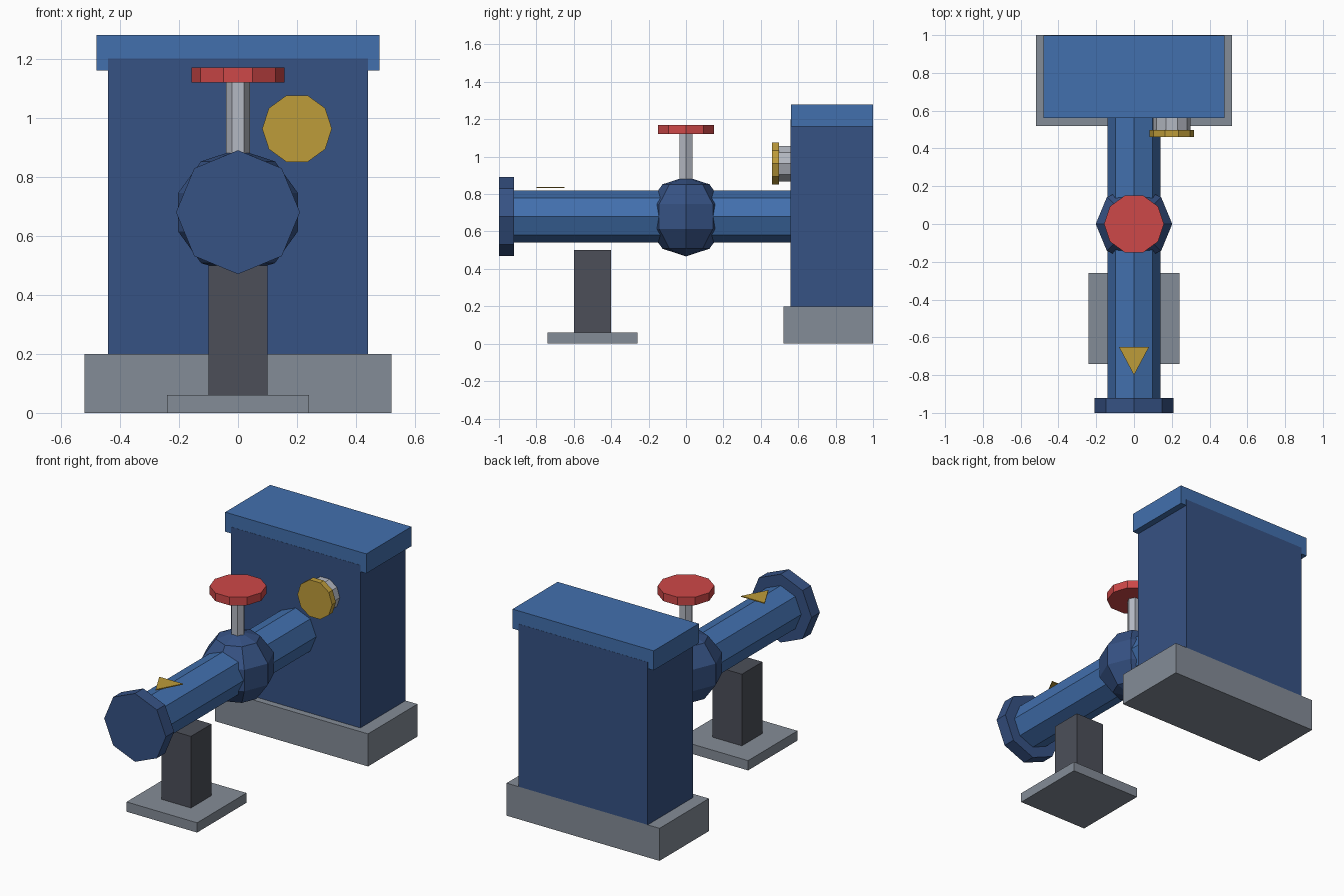
import bpy
import bmesh
from math import cos, sin, tau
from mathutils import Matrix, Vector

cube = bpy.data.objects.get("Cube")
if cube:
    bpy.data.objects.remove(cube, do_unlink=True)


def material(name, *srgb):
    """Flat material from 0-255 display values, converted to linear."""
    rgb = [((c / 255 + 0.055) / 1.055) ** 2.4 for c in srgb]
    mat = bpy.data.materials.new(name)
    mat.use_nodes = True
    mat.diffuse_color = (*rgb, 1)
    mat.node_tree.nodes["Principled BSDF"].inputs["Base Color"].default_value = (*rgb, 1)
    return mat


PIPE_BLUE = material("pipe blue", 66, 112, 174)
DEEP_BLUE = material("deep blue", 54, 82, 132)
CONCRETE = material("concrete grey", 132, 140, 151)
DARK = material("dark grey", 76, 79, 89)
RED = material("red", 206, 72, 72)
BRASS = material("brass yellow", 190, 156, 58)
STEEL = material("steel", 180, 184, 194)


def finish(name, bm, mat):
    bmesh.ops.recalc_face_normals(bm, faces=bm.faces)
    mesh = bpy.data.meshes.new(name)
    bm.to_mesh(mesh)
    bm.free()
    mesh.materials.append(mat)
    obj = bpy.data.objects.new(name, mesh)
    bpy.context.collection.objects.link(obj)
    return obj


def prism(name, points, depth, mat):
    """Extrude a flat outline along a vector."""
    bm = bmesh.new()
    face = bm.faces.new([bm.verts.new(p) for p in points])
    grown = bmesh.ops.extrude_face_region(bm, geom=[face], use_keep_orig=True)
    verts = [g for g in grown["geom"] if isinstance(g, bmesh.types.BMVert)]
    bmesh.ops.translate(bm, verts=verts, vec=Vector(depth))
    return finish(name, bm, mat)


def box(name, half_x, y0, y1, z0, z1, mat):
    outline = [(-half_x, y0, z0), (half_x, y0, z0), (half_x, y1, z0), (-half_x, y1, z0)]
    return prism(name, outline, (0, 0, z1 - z0), mat)


def upright_disc(name, sides, r, z0, z1, mat):
    ring = [(r * cos(tau * i / sides), r * sin(tau * i / sides), z0) for i in range(sides)]
    return prism(name, ring, (0, 0, z1 - z0), mat)


def facing_disc(name, sides, r, x, z, y0, y1, mat):
    ring = [(x + r * cos(tau * i / sides), y0, z + r * sin(tau * i / sides)) for i in range(sides)]
    return prism(name, ring, (0, y1 - y0, 0), mat)


# Cabinet on its plinth, with an overhanging lid
box("cabinet_plinth", 0.52, 0.52, 1.0, 0, 0.2, CONCRETE)
box("cabinet_body", 0.44, 0.56, 1.0, 0.2, 1.2, DEEP_BLUE)
box("cabinet_lid", 0.48, 0.561, 0.999, 1.16, 1.28, PIPE_BLUE)

# Pipe and end flange
AXIS_Z = 0.68
facing_disc("pipe", 8, 0.14, 0, AXIS_Z, -0.94, 0.58, PIPE_BLUE)
facing_disc("pipe_flange", 8, 0.21, 0, AXIS_Z, -1.0, -0.92, DEEP_BLUE)

# Faceted valve body around the pipe
bm = bmesh.new()
bmesh.ops.create_uvsphere(bm, u_segments=8, v_segments=5, radius=0.213,
                          matrix=Matrix.Translation((0, 0, AXIS_Z)))
finish("valve_body", bm, DEEP_BLUE)

# Valve stem and handwheel
upright_disc("valve_stem", 6, 0.04, 0.8, 1.13, STEEL)
upright_disc("handwheel", 10, 0.158, 1.12, 1.17, RED)

# Gauge on the cabinet front
facing_disc("gauge_housing", 10, 0.1, 0.2, 0.963, 0.48, 0.57, STEEL)
facing_disc("gauge_face", 10, 0.118, 0.2, 0.963, 0.46, 0.497, BRASS)

# Flow arrow above the pipe
prism("flow_arrow", [(0, -0.8, 0.832), (0.08, -0.65, 0.832), (-0.08, -0.65, 0.832)],
      (0, 0, 0.006), BRASS)

# Pipe support
box("support_plate", 0.24, -0.74, -0.26, 0, 0.06, CONCRETE)
box("support_post", 0.1, -0.6, -0.4, 0.06, 0.5, DARK)
